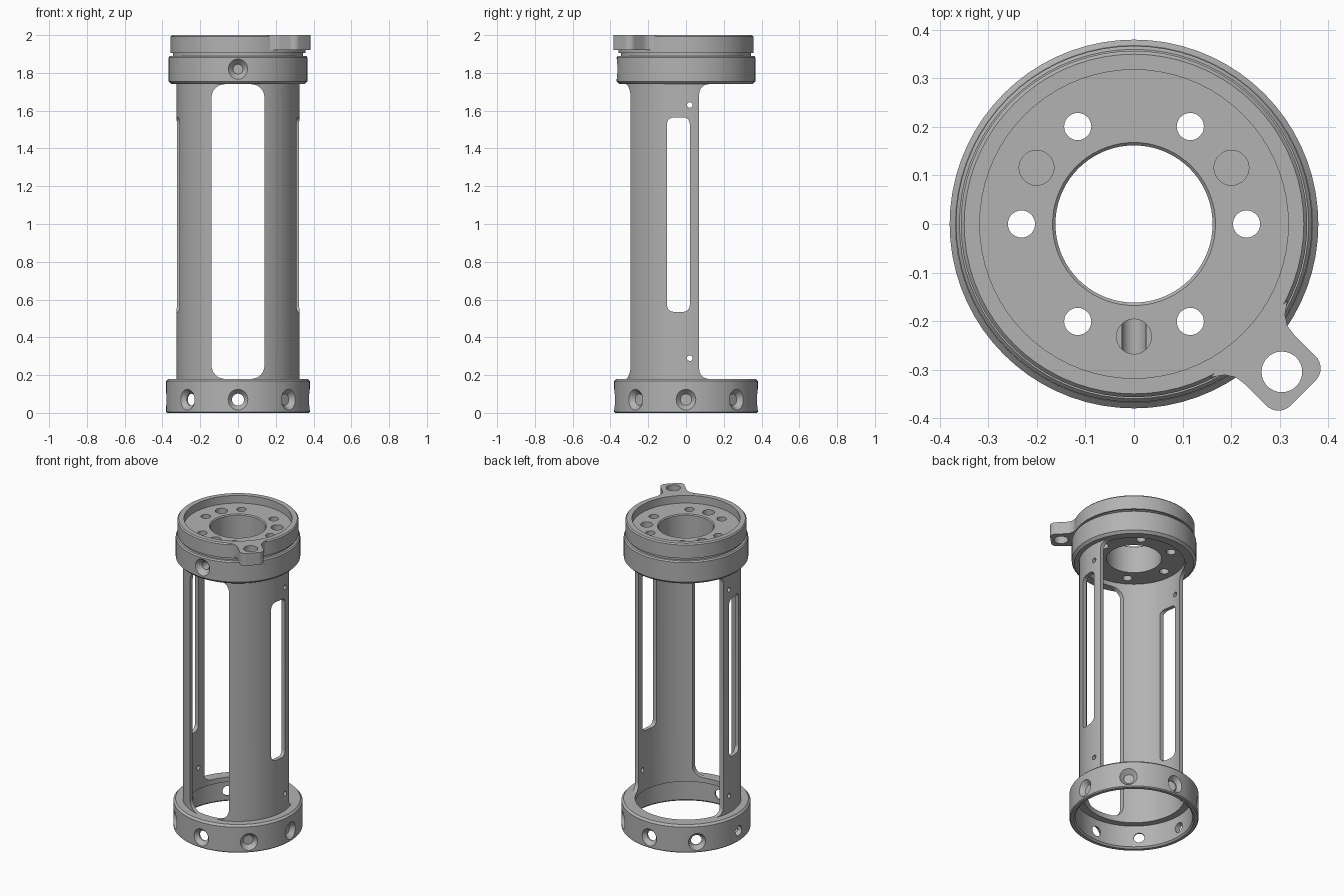
import bpy, bmesh, math
from mathutils import Matrix, Vector

cube = bpy.data.objects.get("Cube")
if cube:
    bpy.data.objects.remove(cube, do_unlink=True)

grey = bpy.data.materials.new("machined grey")
grey.use_nodes = True
COLOUR = (0.45, 0.45, 0.45, 1)
grey.diffuse_color = COLOUR
grey.node_tree.nodes["Principled BSDF"].inputs["Base Color"].default_value = COLOUR

ALONG_Y = Matrix.Rotation(math.pi / 2, 4, 'X')
ALONG_X = Matrix.Rotation(math.pi / 2, 4, 'Z') @ ALONG_Y


def make_object(name, bm):
    bmesh.ops.recalc_face_normals(bm, faces=bm.faces)
    mesh = bpy.data.meshes.new(name)
    bm.to_mesh(mesh)
    bm.free()
    mesh.materials.append(grey)
    obj = bpy.data.objects.new(name, mesh)
    bpy.context.scene.collection.objects.link(obj)
    return obj


def lathe(name, profile, segments=72):
    """Closed (radius, z) profile turned about the z axis."""
    bm = bmesh.new()
    rings = []
    for i in range(segments):
        a = 2 * math.pi * i / segments
        rings.append([bm.verts.new((r * math.cos(a), r * math.sin(a), z)) for r, z in profile])
    n = len(profile)
    for i in range(segments):
        p, q = rings[i], rings[(i + 1) % segments]
        for j in range(n):
            k = (j + 1) % n
            bm.faces.new((p[j], q[j], q[k], p[k]))
    return make_object(name, bm)


def prism(name, outline, depth, matrix):
    """Flat outline extruded evenly about its own plane."""
    bm = bmesh.new()
    face = bm.faces.new([bm.verts.new((x, y, -depth / 2)) for x, y in outline])
    ext = bmesh.ops.extrude_face_region(bm, geom=[face])
    top = [v for v in ext["geom"] if isinstance(v, bmesh.types.BMVert)]
    bmesh.ops.translate(bm, verts=top, vec=(0, 0, depth))
    bm.transform(matrix)
    return make_object(name, bm)


def arc(cx, cy, r, start, end, steps=8):
    return [(cx + r * math.cos(math.radians(start + (end - start) * i / steps)),
             cy + r * math.sin(math.radians(start + (end - start) * i / steps)))
            for i in range(steps + 1)]


def rounded(w, h, r):
    x, y = w / 2 - r, h / 2 - r
    return (arc(x, y, r, 0, 90) + arc(-x, y, r, 90, 180)
            + arc(-x, -y, r, 180, 270) + arc(x, -y, r, 270, 360))


def drill(start, end, r1, r2=None, segments=28):
    """Cylinder or cone cutter between two points."""
    a, b = Vector(start), Vector(end)
    bm = bmesh.new()
    bmesh.ops.create_cone(bm, cap_ends=True, segments=segments, radius1=r1,
                          radius2=r1 if r2 is None else r2, depth=(b - a).length)
    turn = (b - a).to_track_quat('Z', 'Y').to_matrix().to_4x4()
    bm.transform(Matrix.Translation((a + b) / 2) @ turn)
    return make_object("cutter", bm)


def polar(radius, degrees, z):
    a = math.radians(degrees)
    return (radius * math.cos(a), radius * math.sin(a), z)


def cut(obj, cutters):
    for c in cutters:
        c.hide_render = True
        m = obj.modifiers.new("cut", 'BOOLEAN')
        m.operation = 'DIFFERENCE'
        m.solver = 'EXACT'
        m.object = c
    bpy.context.view_layer.update()
    graph = bpy.context.evaluated_depsgraph_get()
    mesh = bpy.data.meshes.new_from_object(obj.evaluated_get(graph))
    obj.modifiers.clear()
    obj.data = mesh
    for c in cutters:
        bpy.data.objects.remove(c, do_unlink=True)


# Lower collar with eight countersunk holes
collar = lathe("lower_collar", [
    (0.355, 0), (0.374, 0), (0.38, 0.006), (0.38, 0.168), (0.368, 0.18),
    (0.31, 0.18), (0.31, 0.15), (0.345, 0.15), (0.345, 0.01)])
cutters = []
for i in range(8):
    cutters.append(drill(polar(0.30, 45 * i, 0.07), polar(0.42, 45 * i, 0.07), 0.032))
    cutters.append(drill(polar(0.35, 45 * i, 0.07), polar(0.40, 45 * i, 0.07), 0.03, 0.072))
cut(collar, cutters)

# Slotted tube, open at the front and the back
tube = lathe("slotted_tube", [(0.30, 0.148), (0.325, 0.148), (0.325, 1.78), (0.30, 1.78)])
cutters = [
    prism("front_opening", rounded(0.28, 1.56, 0.07), 0.5,
          Matrix.Translation((0, -0.3, 0.96)) @ ALONG_Y),
    prism("back_opening", rounded(0.6, 1.56, 0.05), 1,
          Matrix.Translation((0, 0.37, 0.96)) @ ALONG_X),
    prism("side_slots", rounded(0.12, 1.03, 0.035), 1,
          Matrix.Translation((-0.0, -0.04, 1.05)) @ ALONG_X)]
for z in (0.46, 1.695):
    for x in (-0.215, 0.215):
        cutters.append(drill((x, -0.4, z), (x, -0.1, z), 0.015, segments=16))
for z in (0.29, 1.63):
    cutters.append(drill((-0.5, 0.02, z), (0.5, 0.02, z), 0.015, segments=16))
cut(tube, cutters)

# Upper head: grooved disc with a recessed top and central bore
head = lathe("upper_head", [
    (0.162, 1.77), (0.305, 1.77), (0.305, 1.74), (0.352, 1.74), (0.367, 1.755),
    (0.367, 1.882), (0.36, 1.89), (0.345, 1.89), (0.345, 1.905), (0.357, 1.905),
    (0.357, 1.992), (0.35, 2), (0.318, 2), (0.318, 1.95), (0.168, 1.95), (0.162, 1.944)])
cutters = []
for i in range(6):
    a = 30 + 60 * i
    cutters.append(drill(polar(0.195, a, 1.82), polar(0.42, a, 1.82), 0.025))
    cutters.append(drill(polar(0.335, a, 1.82), polar(0.39, a, 1.82), 0.026, 0.074))
    cutters.append(drill(polar(0.232, 60 * i, 1.7), polar(0.232, 60 * i, 2.1), 0.028))
for a in (30, 150, 270):
    cutters.append(drill(polar(0.232, a, 1.82), polar(0.232, a, 2.1), 0.036))
cut(head, cutters)

# Corner lug blending out of the head rim
side = [(0.335, 0.112), (0.352, 0.088), (0.372, 0.075), (0.395, 0.072)]
half = side + arc(0.457, 0.036, 0.036, 90, 0)
outline = half + [(u, -v) for u, v in reversed(half)]
lug = prism("corner_lug", outline, 0.08,
            Matrix.Translation((0, 0, 1.96)) @ Matrix.Rotation(-math.pi / 4, 4, 'Z'))
cut(lug, [drill(polar(0.431, -45, 1.8), polar(0.431, -45, 2.1), 0.042)])

# Smooth the round walls, keep the machined edges sharp
bpy.ops.object.select_all(action='DESELECT')
for obj in (collar, tube, head, lug):
    obj.select_set(True)
bpy.context.view_layer.objects.active = tube
bpy.ops.object.shade_smooth_by_angle(angle=math.radians(32))
